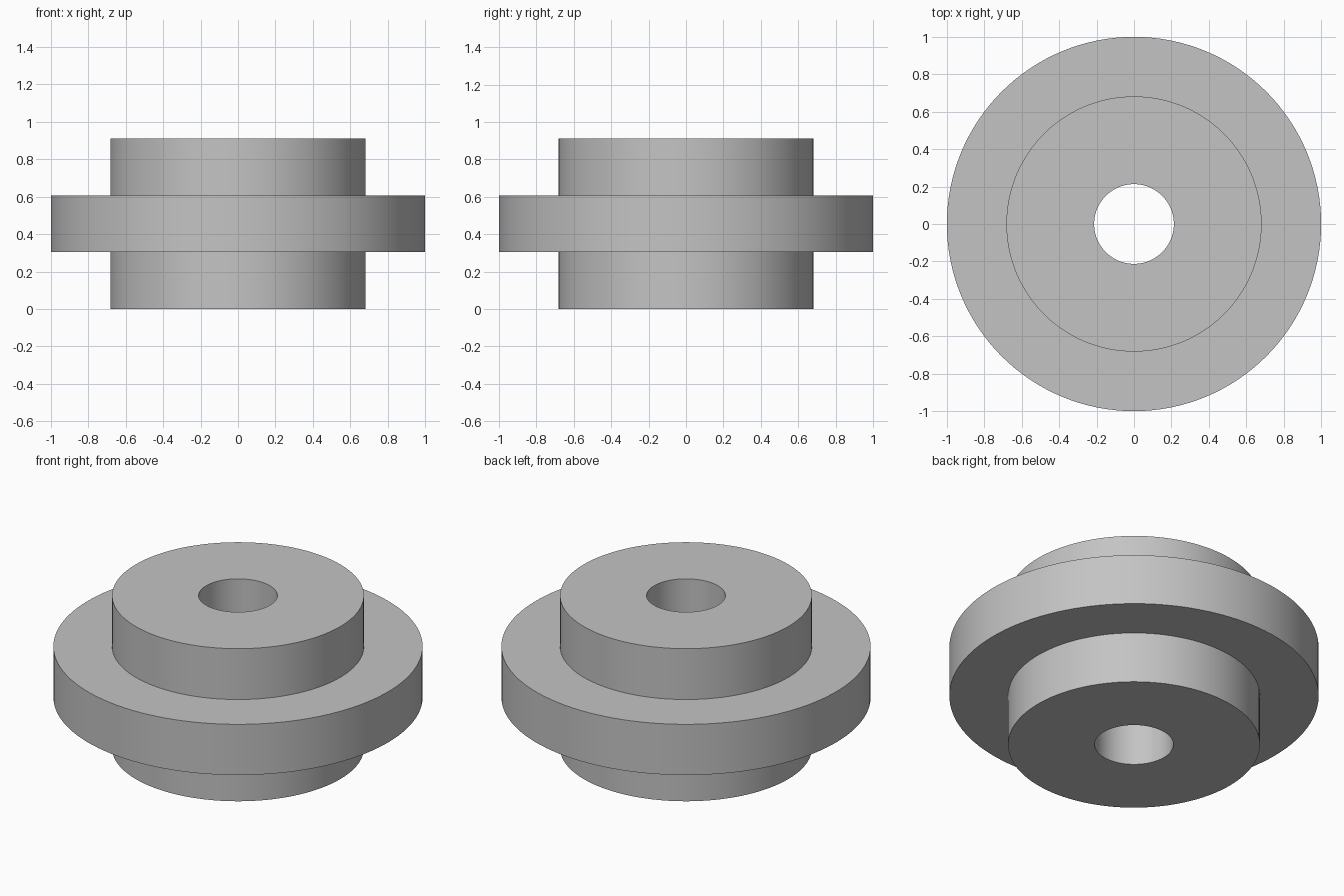
import bpy
import bmesh
from math import radians

SEGMENTS = 128
BORE, HUB, RIM = 0.213, 0.682, 1.0
FLANGE_BOTTOM, FLANGE_TOP, HEIGHT = 0.305, 0.608, 0.912

cube = bpy.data.objects.get("Cube")
if cube:
    bpy.data.objects.remove(cube, do_unlink=True)

# Plain grey metal
grey = bpy.data.materials.new("grey_metal")
grey.use_nodes = True
colour = (0.55, 0.55, 0.55, 1.0)
grey.diffuse_color = colour
grey.node_tree.nodes["Principled BSDF"].inputs["Base Color"].default_value = colour


def lathe(name, profile):
    """Spin a closed (radius, height) profile around the z axis."""
    bm = bmesh.new()
    verts = [bm.verts.new((r, 0, z)) for r, z in profile]
    edges = [bm.edges.new((a, b)) for a, b in zip(verts, verts[1:] + verts[:1])]
    bmesh.ops.spin(bm, geom=verts + edges, cent=(0, 0, 0), axis=(0, 0, 1),
                   angle=radians(360), steps=SEGMENTS, use_merge=True)
    bmesh.ops.remove_doubles(bm, verts=bm.verts, dist=0.0001)
    bmesh.ops.recalc_face_normals(bm, faces=bm.faces)
    mesh = bpy.data.meshes.new(name)
    bm.to_mesh(mesh)
    bm.free()
    mesh.materials.append(grey)
    obj = bpy.data.objects.new(name, mesh)
    bpy.context.collection.objects.link(obj)
    bpy.ops.object.select_all(action="DESELECT")
    obj.select_set(True)
    bpy.context.view_layer.objects.active = obj
    bpy.ops.object.shade_smooth_by_angle(angle=radians(30))
    return obj


# Hub with a through bore and a wide flange around its middle
lathe("flanged_bushing", [
    (BORE, 0), (HUB, 0), (HUB, FLANGE_BOTTOM), (RIM, FLANGE_BOTTOM),
    (RIM, FLANGE_TOP), (HUB, FLANGE_TOP), (HUB, HEIGHT), (BORE, HEIGHT),
])
